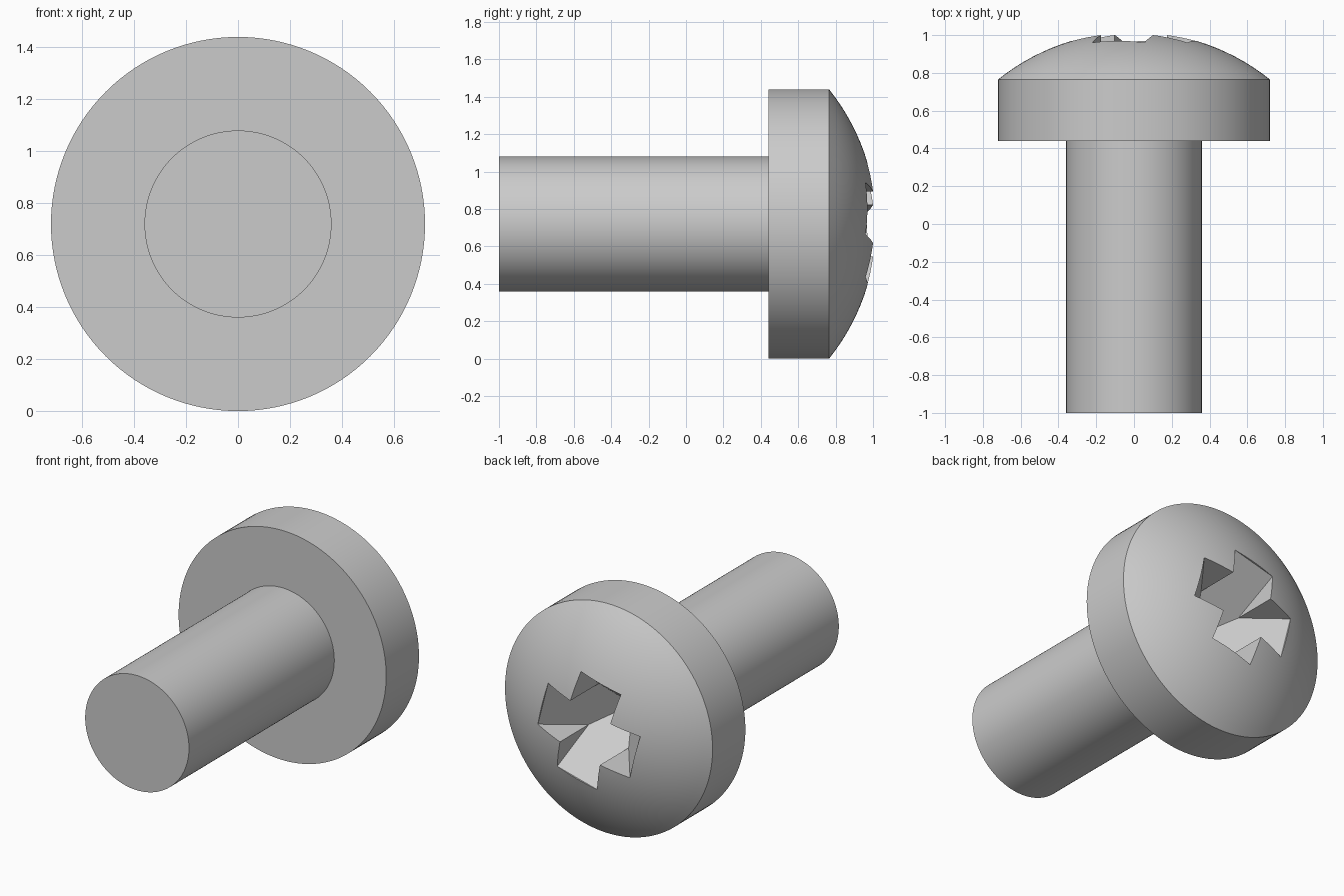
import bpy, bmesh, math
from mathutils import Vector, Matrix

if "Cube" in bpy.data.objects:
    bpy.data.objects.remove(bpy.data.objects["Cube"], do_unlink=True)

AXIS_Z = 0.72          # height of the screw's axis
HEAD_R, SHANK_R = 0.72, 0.36
RIM_Y, DOME_Y = 0.765, 1.018

steel = bpy.data.materials.new("steel grey")
steel.use_nodes = True
GREY = (0.6, 0.6, 0.6, 1)
steel.diffuse_color = GREY
steel.node_tree.nodes["Principled BSDF"].inputs["Base Color"].default_value = GREY


def make_object(name, bm):
    bmesh.ops.recalc_face_normals(bm, faces=bm.faces)
    mesh = bpy.data.meshes.new(name)
    bm.to_mesh(mesh)
    bm.free()
    mesh.materials.append(steel)
    obj = bpy.data.objects.new(name, mesh)
    bpy.context.collection.objects.link(obj)
    return obj


# Screw body: shank, flat-sided head and spherical dome, lathed about y
rise = DOME_Y - RIM_Y
dome_r = (HEAD_R ** 2 + rise ** 2) / (2 * rise)
half_angle = math.asin(HEAD_R / dome_r)
profile = [(0, -1), (SHANK_R, -1), (SHANK_R, 0.44), (HEAD_R, 0.44)]
STEPS = 14
for i in range(STEPS + 1):
    a = half_angle * (1 - i / STEPS)
    profile.append((dome_r * math.sin(a), DOME_Y - dome_r * (1 - math.cos(a))))

bm = bmesh.new()
points = [bm.verts.new((r, y, AXIS_Z)) for r, y in profile]
edges = [bm.edges.new(pair) for pair in zip(points, points[1:])]
bmesh.ops.spin(bm, geom=points + edges, cent=(0, 0, AXIS_Z), axis=(0, 1, 0),
               angle=math.tau, steps=128)
bmesh.ops.remove_doubles(bm, verts=bm.verts, dist=0.0001)
body = make_object("screw_body", bm)

# Cross recess cutter: four arms whose floors slope down to a central point
HALF_W, TIP = 0.143, 0.33
TIP_Y, CORNER_Y, TOP_Y = 0.96, 0.715, 1.2
APEX_Y = CORNER_Y - (TIP_Y - CORNER_Y) * HALF_W / (TIP - HALF_W)
TURN = math.radians(14.5)

bm = bmesh.new()
apex = bm.verts.new((0, APEX_Y, AXIS_Z))
low, high = [], []
for arm in range(4):
    turn = Matrix.Rotation(TURN + arm * math.pi / 2, 2)
    for along, across, floor in ((HALF_W, -HALF_W, CORNER_Y),
                                 (TIP, -HALF_W, TIP_Y), (TIP, HALF_W, TIP_Y)):
        x, z = turn @ Vector((along, across))
        low.append(bm.verts.new((x, floor, AXIS_Z + z)))
        high.append(bm.verts.new((x, TOP_Y, AXIS_Z + z)))
count = len(low)
for i in range(count):
    j = (i + 1) % count
    bm.faces.new((low[i], low[j], high[j], high[i]))
for i in range(0, count, 3):
    bm.faces.new((apex, low[i], low[i + 1], low[i + 2], low[(i + 3) % count]))
bm.faces.new(high)
cutter = make_object("recess_cutter", bm)
cutter.hide_render = True

# Cut the recess, then shade the round surfaces smooth
cut = body.modifiers.new("cross_recess", "BOOLEAN")
cut.operation = "DIFFERENCE"
cut.solver = "EXACT"
cut.object = cutter
bpy.ops.object.select_all(action="DESELECT")
body.select_set(True)
bpy.context.view_layer.objects.active = body
bpy.ops.object.modifier_apply(modifier=cut.name)
bpy.data.objects.remove(cutter, do_unlink=True)
bpy.ops.object.shade_smooth_by_angle(angle=math.radians(20))
